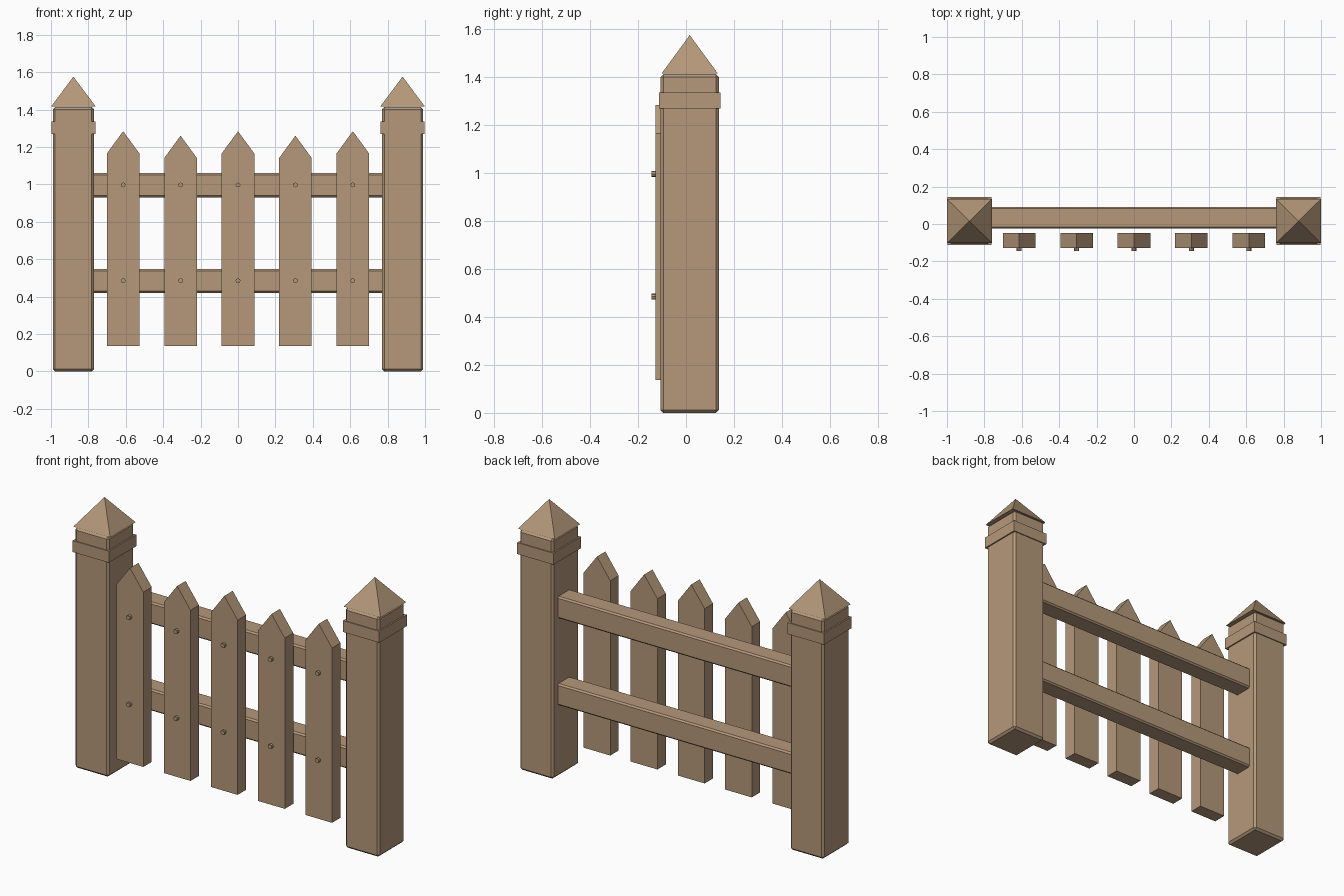
import bpy, bmesh, math
from mathutils import Matrix

if "Cube" in bpy.data.objects:
    bpy.data.objects.remove(bpy.data.objects["Cube"])

wood = bpy.data.materials.new("tan wood")
wood.diffuse_color = (0.46, 0.315, 0.195, 1)
wood.use_nodes = True
wood.node_tree.nodes["Principled BSDF"].inputs["Base Color"].default_value = wood.diffuse_color


def finish(name, bm, bevel=0):
    """Turn a bmesh into a flat shaded wooden object, optionally chamfered."""
    if bevel:
        bmesh.ops.bevel(bm, geom=bm.edges[:], offset=bevel, segments=1, affect='EDGES')
    bmesh.ops.recalc_face_normals(bm, faces=bm.faces[:])
    me = bpy.data.meshes.new(name)
    bm.to_mesh(me)
    bm.free()
    me.materials.append(wood)
    ob = bpy.data.objects.new(name, me)
    bpy.context.collection.objects.link(ob)
    return ob


def box(name, x, y, z, bevel=0):
    """Box from (min, max) pairs."""
    bm = bmesh.new()
    bmesh.ops.create_cube(bm, size=1)
    for v in bm.verts:
        v.co = [a + (b - a) * (c + 0.5) for c, (a, b) in zip(v.co, (x, y, z))]
    return finish(name, bm, bevel)


def pyramid(name, cx, cy, hx, hy, z0, z1):
    bm = bmesh.new()
    base = [bm.verts.new((cx + i * hx, cy + j * hy, z0))
            for i, j in ((-1, -1), (1, -1), (1, 1), (-1, 1))]
    tip = bm.verts.new((cx, cy, z1))
    bm.faces.new(base)
    for i in range(4):
        bm.faces.new((base[i], base[(i + 1) % 4], tip))
    return finish(name, bm)


def picket(name, cx, shoulder, tip):
    """Pointed board extruded from its front outline."""
    w, front, back, bottom = 0.087, -0.127, -0.049, 0.137
    bm = bmesh.new()
    outline = [(-w, bottom), (w, bottom), (w, shoulder), (0, tip), (-w, shoulder)]
    face = bm.faces.new([bm.verts.new((cx + x, front, z)) for x, z in outline])
    ext = bmesh.ops.extrude_face_region(bm, geom=[face])
    moved = [g for g in ext["geom"] if isinstance(g, bmesh.types.BMVert)]
    bmesh.ops.translate(bm, verts=moved, vec=(0, back - front, 0))
    return finish(name, bm)


def nail(name, cx, z):
    bm = bmesh.new()
    bmesh.ops.create_cone(bm, cap_ends=True, segments=8, radius1=0.013, radius2=0.013,
                          depth=0.03,
                          matrix=Matrix.Translation((cx, -0.129, z))
                          @ Matrix.Rotation(math.pi / 2, 4, 'X'))
    return finish(name, bm)


# Posts with collar and pyramid cap
PY = 0.0155
for side, s in (("left", -1), ("right", 1)):
    cx = 0.88 * s
    box(side + "_post", (cx - 0.11, cx + 0.11), (PY - 0.122, PY + 0.122), (0, 1.413), 0.012)
    box(side + "_collar", (cx - 0.118, cx + 0.118), (PY - 0.128, PY + 0.128), (1.27, 1.337))
    pyramid(side + "_cap", cx, PY, 0.12, 0.118, 1.415, 1.576)

# Horizontal rails
for name, z0, z1 in (("lower_rail", 0.42, 0.547), ("upper_rail", 0.931, 1.06)):
    box(name, (-0.79, 0.79), (-0.024, 0.092), (z0, z1), 0.009)

# Pickets, alternating in height, with two nails each
for i in range(5):
    x = (i - 2) * 0.307
    drop = 0.024 * (i % 2)
    picket(f"picket_{i + 1}", x, 1.165 - drop, 1.284 - drop)
    for label, z in (("lower", 0.485), ("upper", 0.997)):
        nail(f"{label}_nail_{i + 1}", x, z)
